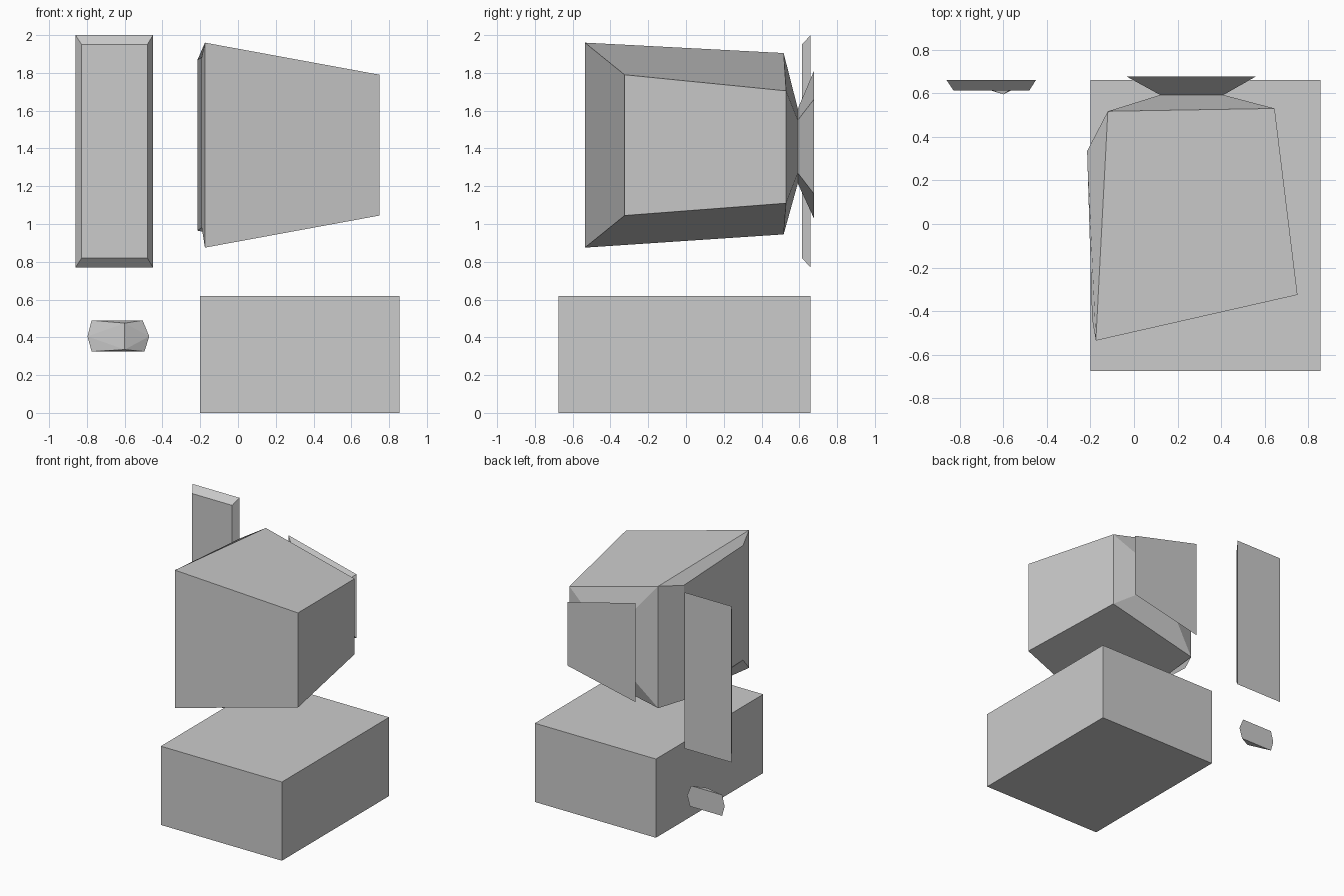
import bpy, bmesh

if "Cube" in bpy.data.objects:
    bpy.data.objects.remove(bpy.data.objects["Cube"])


def finish(bm, name):
    bmesh.ops.recalc_face_normals(bm, faces=bm.faces)
    mesh = bpy.data.meshes.new(name)
    bm.to_mesh(mesh)
    bm.free()
    obj = bpy.data.objects.new(name, mesh)
    bpy.context.collection.objects.link(obj)
    return obj


def bridge(bm, a, b, skip=()):
    n = len(a)
    for i in range(n):
        if i not in skip:
            j = (i + 1) % n
            bm.faces.new((a[i], a[j], b[j], b[i]))


def add_ring(bm, points):
    return [bm.verts.new(p) for p in points]


def upright(x0, x1, y0, y1, left, right):
    """Four corners of an upright quad: top left, top right, bottom right, bottom left."""
    return [(x0, y0, left[1]), (x1, y1, right[1]),
            (x1, y1, right[0]), (x0, y0, left[0])]


def loft(name, quads, raised_left=None):
    bm = bmesh.new()
    rings = [add_ring(bm, q) for q in quads]
    for k in range(len(rings) - 1):
        bridge(bm, rings[k], rings[k + 1],
               skip=(3,) if raised_left and k == 0 else ())
    bm.faces.new(rings[0])
    bm.faces.new(rings[-1])
    if raised_left:
        # raised panel replacing the left side face
        outer = [rings[0][3], rings[0][0], rings[1][0], rings[1][3]]
        inner = add_ring(bm, raised_left)
        bridge(bm, outer, inner)
        bm.faces.new(inner)
    return finish(bm, name)


# base block
loft("base_block", [upright(-0.2, 0.855, y, y, (0, 0.62), (0, 0.62))
                    for y in (-0.675, 0.66)])

# tapered head: front, back, narrow waist, flared rear plate
loft("head", [
    upright(-0.175, 0.75, -0.535, -0.325, (0.875, 1.96), (1.045, 1.79)),
    upright(-0.12, 0.645, 0.517, 0.53, (0.945, 1.905), (1.11, 1.705)),
    upright(0.12, 0.41, 0.592, 0.592, (1.215, 1.61), (1.27, 1.55)),
    upright(-0.035, 0.56, 0.677, 0.677, (1.03, 1.81), (1.16, 1.66)),
], raised_left=[(-0.192, -0.435, 0.98), (-0.192, -0.435, 1.882),
                (-0.215, 0.335, 1.868), (-0.215, 0.335, 0.965)])

# tall wall panel with bevelled front
loft("wall_panel", [
    upright(-0.828, -0.48, 0.613, 0.613, (0.82, 1.95), (0.82, 1.95)),
    upright(-0.86, -0.45, 0.66, 0.66, (0.77, 2.0), (0.77, 2.0)),
])

# small wedge plaque: six-sided back and a vertical front ridge
bm = bmesh.new()
outline = [(-0.775, 0.49), (-0.505, 0.49), (-0.47, 0.405),
           (-0.495, 0.325), (-0.775, 0.325), (-0.797, 0.405)]
add_ring(bm, [(x, 0.657, z) for x, z in outline])
add_ring(bm, [(-0.6, 0.595, z) for z in (0.335, 0.475)])
bmesh.ops.convex_hull(bm, input=bm.verts[:])
bmesh.ops.dissolve_limit(bm, angle_limit=0.02, verts=bm.verts[:], edges=bm.edges[:])
finish(bm, "small_plaque")
